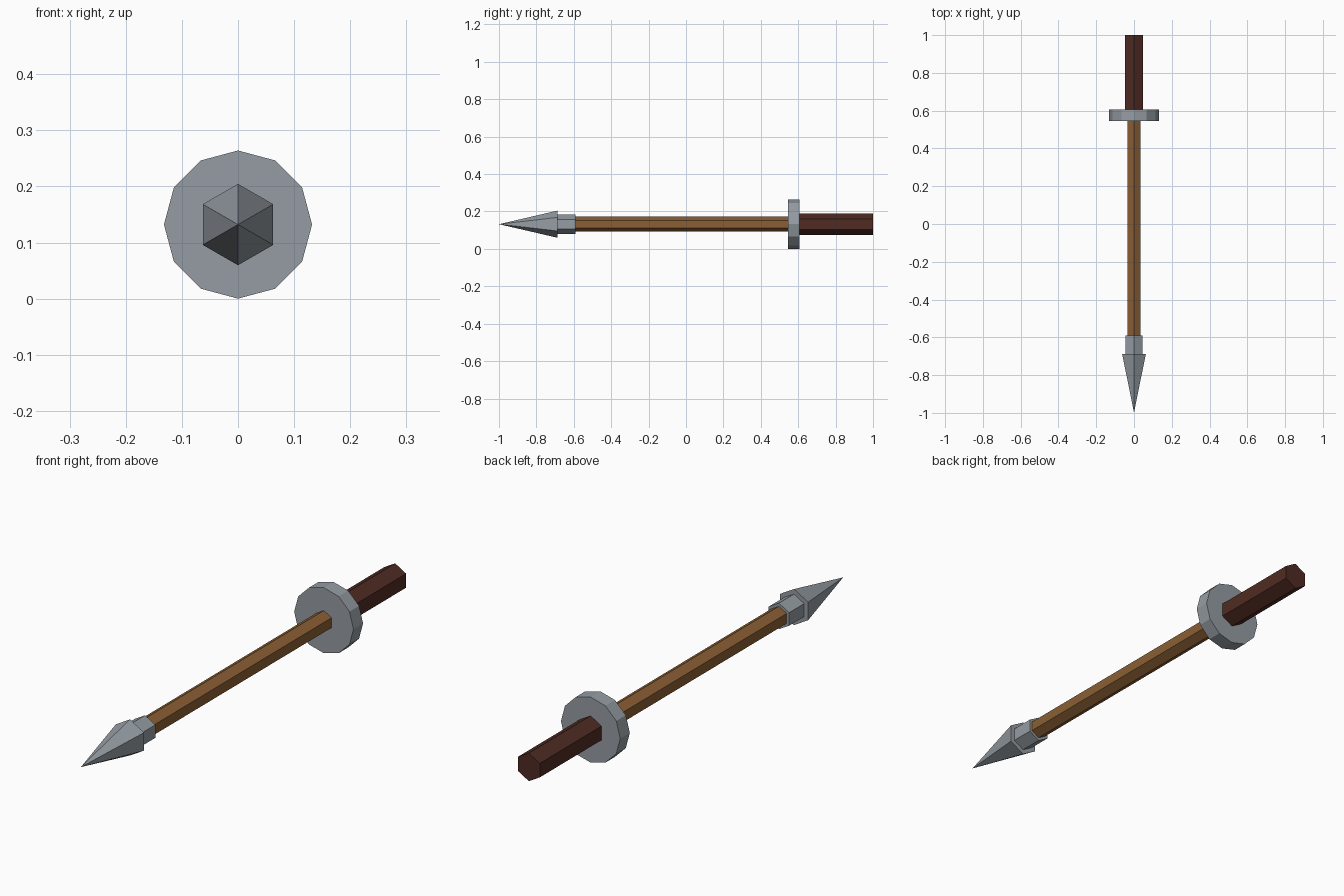
import bpy, bmesh, math
from mathutils import Matrix

if "Cube" in bpy.data.objects:
    bpy.data.objects.remove(bpy.data.objects["Cube"])

AXIS_Z = 0.132  # height of the weapon's long axis


def material(name, color):
    m = bpy.data.materials.new(name)
    m.diffuse_color = (*color, 1.0)
    m.use_nodes = True
    m.node_tree.nodes["Principled BSDF"].inputs["Base Color"].default_value = m.diffuse_color
    return m


steel = material("grey steel", (0.30, 0.335, 0.365))
wood = material("brown wood", (0.26, 0.115, 0.035))
grip_brown = material("dark brown grip", (0.078, 0.024, 0.016))


def prism(name, y_front, y_back, r_front, r_back, sides, mat):
    """Faceted prism or cone lying along y, with a corner pointing up."""
    bm = bmesh.new()
    bmesh.ops.create_cone(bm, cap_ends=True, segments=sides,
                          radius1=r_back, radius2=r_front,
                          depth=y_back - y_front,
                          matrix=Matrix.Rotation(math.pi / 2, 4, 'X'))
    bmesh.ops.remove_doubles(bm, verts=bm.verts, dist=1e-5)
    bmesh.ops.recalc_face_normals(bm, faces=bm.faces)
    mesh = bpy.data.meshes.new(name)
    bm.to_mesh(mesh)
    bm.free()
    mesh.materials.append(mat)
    ob = bpy.data.objects.new(name, mesh)
    ob.location = (0, (y_front + y_back) / 2, AXIS_Z)
    bpy.context.collection.objects.link(ob)
    return ob


# pointed head and its socket
prism("spear_tip", -1.0, -0.687, 0.0, 0.0725, 6, steel)
prism("tip_socket", -0.687, -0.591, 0.0525, 0.0525, 6, steel)
# long wooden shaft
prism("shaft", -0.60, 0.56, 0.04, 0.04, 6, wood)
# round hand guard
prism("hand_guard", 0.546, 0.607, 0.132, 0.132, 12, steel)
# grip behind the guard
prism("grip", 0.60, 1.0, 0.0565, 0.0565, 6, grip_brown)
